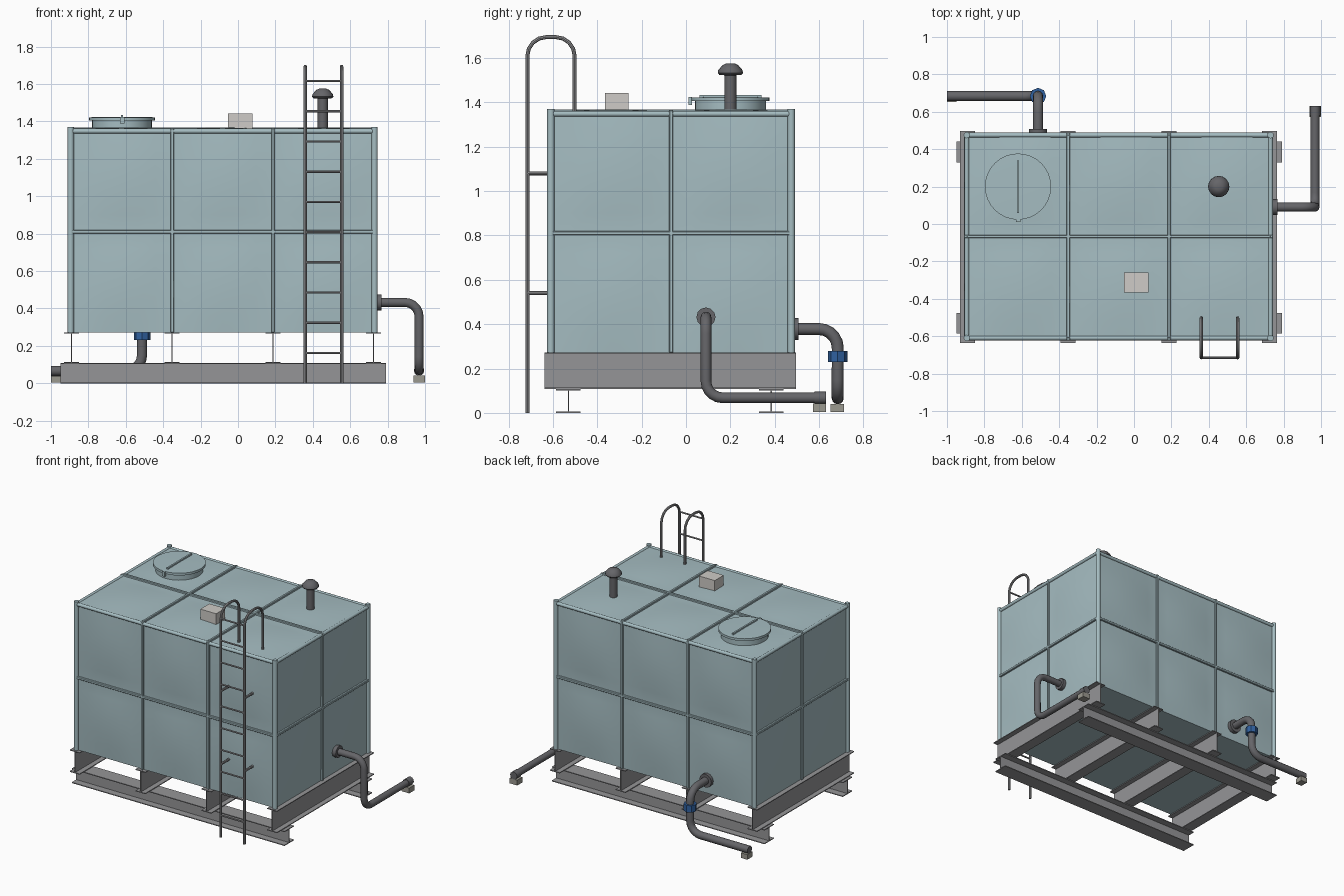
import bpy, bmesh, math
from mathutils import Vector, Matrix

if "Cube" in bpy.data.objects:
    bpy.data.objects.remove(bpy.data.objects["Cube"])


def material(name, rgb):
    m = bpy.data.materials.new(name)
    m.diffuse_color = (*rgb, 1)
    m.use_nodes = True
    m.node_tree.nodes["Principled BSDF"].inputs["Base Color"].default_value = m.diffuse_color
    return m


TANK = material("tank_blue_grey", (0.38, 0.51, 0.54))
STEEL = material("steel", (0.30, 0.30, 0.31))
PIPE = material("dark_pipe", (0.13, 0.13, 0.14))
BLUE = material("valve_blue", (0.03, 0.12, 0.35))
STONE = material("pad_beige", (0.33, 0.32, 0.28))
PALE = material("pale_box", (0.62, 0.60, 0.57))


def finish(name, bm, mat, smooth=False):
    bmesh.ops.recalc_face_normals(bm, faces=bm.faces)
    me = bpy.data.meshes.new(name)
    bm.to_mesh(me)
    bm.free()
    ob = bpy.data.objects.new(name, me)
    bpy.context.collection.objects.link(ob)
    me.materials.append(mat)
    if smooth:
        shade(ob)
    return ob


def shade(ob):
    bpy.ops.object.select_all(action='DESELECT')
    ob.select_set(True)
    bpy.context.view_layer.objects.active = ob
    bpy.ops.object.shade_smooth_by_angle(angle=math.radians(40))


def box(name, lo, hi, mat, bevel=0):
    lo, hi = Vector(lo), Vector(hi)
    bm = bmesh.new()
    bmesh.ops.create_cube(bm, size=1, matrix=Matrix.Translation((lo + hi) / 2) @ Matrix.Diagonal((*(hi - lo), 1)))
    if bevel:
        bmesh.ops.bevel(bm, geom=bm.edges[:], offset=bevel, segments=1, affect='EDGES')
    return finish(name, bm, mat)


def rod(name, a, b, r, mat, sides=12):
    a, b = Vector(a), Vector(b)
    d = b - a
    bm = bmesh.new()
    rot = d.to_track_quat('Z', 'Y').to_matrix().to_4x4()
    bmesh.ops.create_cone(bm, cap_ends=True, segments=sides, radius1=r, radius2=r, depth=d.length,
                          matrix=Matrix.Translation((a + b) / 2) @ rot)
    return finish(name, bm, mat, sides > 8)


def fillet(pts, r, n=5):
    # rounds the inner corners of a right-angled path
    pts = [Vector(p) for p in pts]
    out = [pts[0]]
    for p, c, q in zip(pts, pts[1:], pts[2:]):
        u, v = (p - c).normalized(), (q - c).normalized()
        o = c + (u + v) * r
        for i in range(n + 1):
            t = math.pi / 2 * i / n
            out.append(o - v * r * math.cos(t) - u * r * math.sin(t))
    return out + [pts[-1]]


def tube(name, pts, bend, r, mat, res=4, n=5):
    cu = bpy.data.curves.new(name, 'CURVE')
    cu.dimensions = '3D'
    cu.bevel_depth, cu.bevel_resolution, cu.use_fill_caps = r, res, True
    path = fillet(pts, bend, n)
    sp = cu.splines.new('POLY')
    sp.points.add(len(path) - 1)
    for s, p in zip(sp.points, path):
        s.co = (*p, 1)
    ob = bpy.data.objects.new(name, cu)
    bpy.context.collection.objects.link(ob)
    cu.materials.append(mat)
    bpy.ops.object.select_all(action='DESELECT')
    ob.select_set(True)
    bpy.context.view_layer.objects.active = ob
    bpy.ops.object.convert(target='MESH')
    shade(bpy.context.object)


def i_beam(name, start, axis, length, h, w, t=0.006):
    # I profile in (across, up), extruded along x or y
    a, b = w / 2, t / 2
    half = [(a, 0), (a, t), (b, t), (b, h - t), (a, h - t), (a, h)]
    prof = half + [(-s, z) for s, z in reversed(half)]
    bm = bmesh.new()
    pos = (lambda s, z: (0, s, z)) if axis == 'x' else (lambda s, z: (s, 0, z))
    f = bm.faces.new([bm.verts.new(Vector(start) + Vector(pos(s, z))) for s, z in prof])
    ext = bmesh.ops.extrude_face_region(bm, geom=[f])
    d = (length, 0, 0) if axis == 'x' else (0, length, 0)
    bmesh.ops.translate(bm, vec=d, verts=[g for g in ext['geom'] if isinstance(g, bmesh.types.BMVert)])
    finish(name, bm, STEEL)


def lathe(name, prof, centre, mat, sides=20):
    bm = bmesh.new()
    vs = [bm.verts.new((r, 0, z)) for r, z in prof]
    es = [bm.edges.new(e) for e in zip(vs, vs[1:])]
    bmesh.ops.spin(bm, geom=vs + es, cent=(0, 0, 0), axis=(0, 0, 1), angle=2 * math.pi, steps=sides)
    bmesh.ops.remove_doubles(bm, verts=bm.verts, dist=1e-4)
    bmesh.ops.translate(bm, vec=(*centre, 0), verts=bm.verts)
    return finish(name, bm, mat, True)


# Support frame: two long beams carrying four cross beams
for y in (-0.53, 0.385):
    i_beam("long_beam", (-0.95, y, 0), 'x', 1.74, 0.108, 0.11)
SX = (-0.89, -0.352, 0.187, 0.725)
for x in SX:
    i_beam("cross_beam", (x, -0.637, 0.108), 'y', 1.134, 0.164, 0.08)

# Tank shell: gently bulged panels between seams, flat floor
X = (-0.894, -0.352, 0.187, 0.73)
Y = (-0.609, -0.067, 0.475)
Z = (0.272, 0.81, 1.354)
BULGE, N = 0.014, 6
bm = bmesh.new()


def panels(us, vs, place, bulge=BULGE):
    for u0, u1 in zip(us, us[1:]):
        for v0, v1 in zip(vs, vs[1:]):
            g = [[bm.verts.new(place(u0 + (u1 - u0) * i / N, v0 + (v1 - v0) * j / N,
                                     bulge * math.sin(math.pi * i / N) * math.sin(math.pi * j / N)))
                  for j in range(N + 1)] for i in range(N + 1)]
            for i in range(N):
                for j in range(N):
                    bm.faces.new((g[i][j], g[i + 1][j], g[i + 1][j + 1], g[i][j + 1]))


panels(X, Z, lambda u, v, d: (u, Y[0] - d, v))
panels(X, Z, lambda u, v, d: (u, Y[2] + d, v))
panels(Y, Z, lambda u, v, d: (X[0] - d, u, v))
panels(Y, Z, lambda u, v, d: (X[3] + d, u, v))
panels(X, Y, lambda u, v, d: (u, v, Z[2] + d))
panels(X, Y, lambda u, v, d: (u, v, Z[0]), 0)
bmesh.ops.remove_doubles(bm, verts=bm.verts, dist=1e-4)
finish("tank_shell", bm, TANK, True)

# Corner posts and rounded top rails
for x in (X[0], X[3]):
    for y in (Y[0], Y[2]):
        rod("corner_post", (x, y, 0.272), (x, y, 1.37), 0.017, TANK)
    rod("top_rail", (x, Y[0], Z[2] - 0.006), (x, Y[2], Z[2] - 0.006), 0.013, TANK)
for y in (Y[0], Y[2]):
    rod("top_rail", (X[0], y, Z[2] - 0.006), (X[3], y, Z[2] - 0.006), 0.013, TANK)

# Seam ribs on walls and roof
R = 0.009


def rib(a, b):
    a, b = Vector(a), Vector(b)
    pad = Vector([R if abs(p - q) < 1e-6 else 0 for p, q in zip(a, b)])
    box("seam_rib", a - pad, b + pad, TANK, 0.003)


for y in (Y[0] - 0.005, Y[2] + 0.005):
    rib((X[0], y, Z[1]), (X[3], y, Z[1]))
    for x in X[1:3]:
        rib((x, y, Z[0]), (x, y, 1.363))
for x in (X[0] - 0.005, X[3] + 0.005):
    rib((x, Y[0], Z[1]), (x, Y[2], Z[1]))
    rib((x, Y[1], Z[0]), (x, Y[1], 1.363))
for x in X[1:3]:
    rib((x, Y[0], 1.359), (x, Y[2], 1.359))
rib((X[0], Y[1], 1.359), (X[3], Y[1], 1.359))

# Round hatch with handle bar and latch
HX, HY = -0.62, 0.2
lathe("hatch", [(0.16, 1.34), (0.16, 1.405), (0.177, 1.405), (0.177, 1.422), (0, 1.425)], (HX, HY), TANK, 32)
box("hatch_handle", (HX - 0.006, HY - 0.14, 1.42), (HX + 0.006, HY + 0.14, 1.434), TANK)
box("hatch_latch", (HX - 0.012, HY - 0.188, 1.388), (HX + 0.012, HY - 0.172, 1.424), TANK)

# Mushroom vent
lathe("vent", [(0.027, 1.34), (0.027, 1.522), (0.05, 1.524), (0.057, 1.532), (0.055, 1.545),
               (0.035, 1.568), (0.02, 1.575), (0, 1.576)], (0.453, 0.2), PIPE, 16)

# Control box on the roof
box("control_box", (-0.053, -0.365, 1.362), (0.077, -0.26, 1.442), PALE)

# Ladder with hooped rails
for x in (0.36, 0.554):
    tube("ladder_rail", [(x, -0.715, 0), (x, -0.715, 1.694), (x, -0.502, 1.694), (x, -0.502, 1.355)],
         0.085, 0.009, STEEL, 2, 4)
    for z in (0.54, 1.08):
        rod("ladder_bracket", (x, -0.715, z), (x, -0.612, z), 0.009, STEEL, 8)
for i in range(10):
    z = 0.162 + 0.1615 * i
    rod("ladder_rung", (0.36, -0.715, z), (0.554, -0.715, z), 0.006, STEEL, 8)

# Side pipe with flange and end pad
tube("side_pipe", [(0.72, 0.09, 0.432), (0.968, 0.09, 0.432), (0.968, 0.09, 0.068), (0.968, 0.628, 0.068)],
     0.075, 0.024, PIPE)
rod("side_flange", (0.73, 0.09, 0.432), (0.766, 0.09, 0.432), 0.043, PIPE)
rod("side_pipe_collar", (0.968, 0.58, 0.068), (0.968, 0.632, 0.068), 0.028, PIPE)
box("side_pad", (0.938, 0.572, 0.003), (1.0, 0.632, 0.042), STONE)

# Rear pipe with flange, blue valve collar and end pad
tube("rear_pipe", [(-0.513, 0.46, 0.378), (-0.513, 0.684, 0.378), (-0.513, 0.684, 0.066), (-1.0, 0.684, 0.066)],
     0.085, 0.027, PIPE)
rod("rear_flange", (-0.513, 0.475, 0.378), (-0.513, 0.507, 0.378), 0.049, PIPE)
rod("valve_collar", (-0.513, 0.684, 0.23), (-0.513, 0.684, 0.28), 0.044, BLUE, 8)
box("rear_pad", (-1.0, 0.652, 0.003), (-0.948, 0.712, 0.04), STONE)
